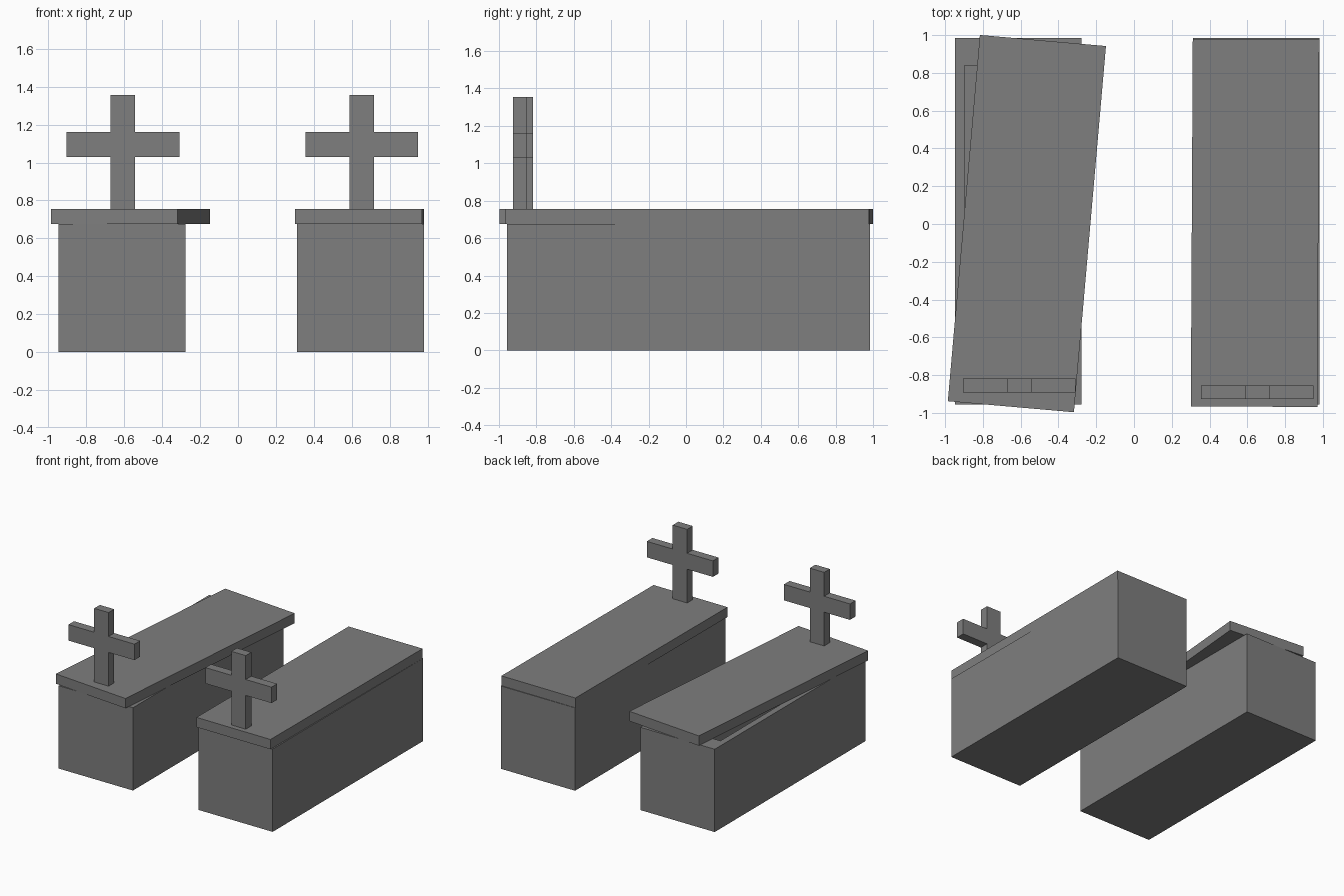
import bpy, bmesh, math
from mathutils import Matrix

if "Cube" in bpy.data.objects:
    bpy.data.objects.remove(bpy.data.objects["Cube"])

stone = bpy.data.materials.new("grey_stone")
stone.diffuse_color = (0.21, 0.21, 0.21, 1)
stone.use_nodes = True
stone.node_tree.nodes["Principled BSDF"].inputs["Base Color"].default_value = stone.diffuse_color

BOX_TOP, LID_TOP = 0.675, 0.755


def finish(name, bm, loc, angle=0.0):
    bmesh.ops.recalc_face_normals(bm, faces=bm.faces)
    mesh = bpy.data.meshes.new(name)
    bm.to_mesh(mesh)
    bm.free()
    mesh.materials.append(stone)
    ob = bpy.data.objects.new(name, mesh)
    ob.location = loc
    ob.rotation_euler.z = math.radians(angle)
    bpy.context.collection.objects.link(ob)
    return ob


def block(sx, sy, z0, z1):
    bm = bmesh.new()
    bmesh.ops.create_cube(bm, size=1, matrix=Matrix.Translation((0, 0, (z0 + z1) / 2))
                          @ Matrix.Diagonal((sx, sy, z1 - z0, 1)))
    return bm


def coffin_box(name, x, y):
    # hollow chest: the opening is the top face scaled in, then sunk to a floor
    bm = block(0.67, 1.94, 0, BOX_TOP)
    top = max(bm.faces, key=lambda f: f.calc_center_median().z)
    bmesh.ops.inset_individual(bm, faces=[top], thickness=0.05)
    for v in top.verts:
        v.co.x = math.copysign(0.285, v.co.x)
        v.co.y = math.copysign(0.825, v.co.y)
    out = bmesh.ops.extrude_discrete_faces(bm, faces=[top])
    for v in out["faces"][0].verts:
        v.co.z = 0.05
    finish(name, bm, (x, y, 0))


def cross(name, x, y):
    # plus-shaped profile extruded to an even thickness
    a, b = 0.065, 0.298
    z0, z1, z2, z3 = LID_TOP, 1.03, 1.16, 1.355
    half = [(a, z0), (a, z1), (b, z1), (b, z2), (a, z2), (a, z3)]
    outline = half + [(-px, pz) for px, pz in reversed(half)]
    bm = bmesh.new()
    face = bm.faces.new([bm.verts.new((px, -0.036, pz)) for px, pz in outline])
    out = bmesh.ops.extrude_face_region(bm, geom=[face])
    for v in out["geom"]:
        if isinstance(v, bmesh.types.BMVert):
            v.co.y = 0.036
    finish(name, bm, (x, y, 0))


# side, box x, lid centre, lid angle, cross position
for side, bx, lid, ang, cr in (
        ("left", -0.613, (-0.567, 0.002, 0), -5.0, (-0.608, -0.855)),
        ("right", 0.647, (0.641, 0.006, 0), -0.3, (0.653, -0.89))):
    coffin_box(side + "_tomb_box", bx, 0.014)
    finish(side + "_tomb_lid", block(0.67, 1.946, BOX_TOP, LID_TOP), lid, ang)
    cross(side + "_cross", *cr)
